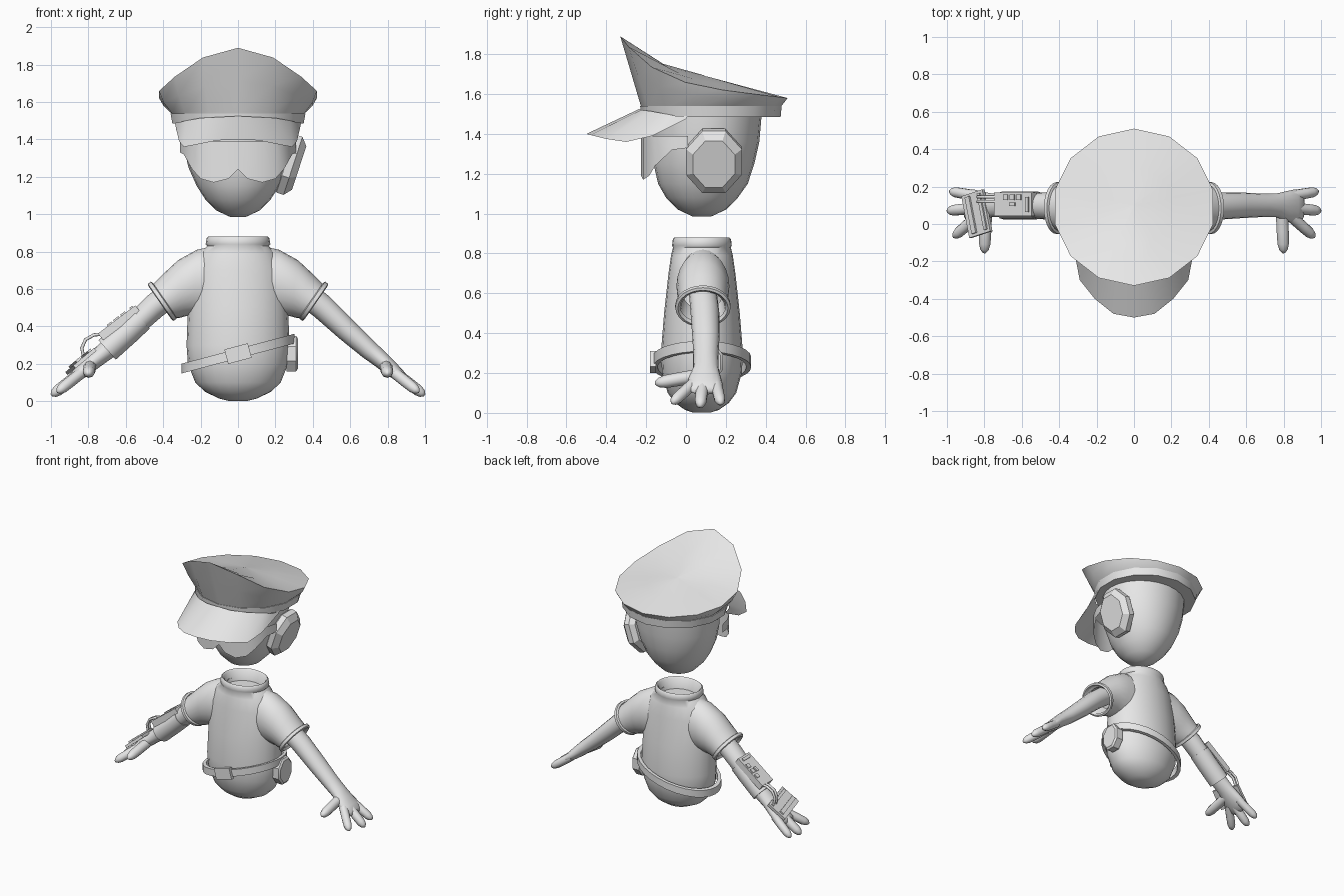
import bpy, bmesh, math
from mathutils import Vector, Matrix

cube = bpy.data.objects.get("Cube")
if cube:
    bpy.data.objects.remove(cube, do_unlink=True)

grey = bpy.data.materials.new("plain_grey")
grey.use_nodes = True
grey.diffuse_color = (0.8, 0.8, 0.8, 1)
grey.node_tree.nodes["Principled BSDF"].inputs["Base Color"].default_value = (0.8, 0.8, 0.8, 1)


def finish(name, bm, angle=35):
    bmesh.ops.recalc_face_normals(bm, faces=bm.faces)
    mesh = bpy.data.meshes.new(name)
    bm.to_mesh(mesh)
    bm.free()
    mesh.materials.append(grey)
    ob = bpy.data.objects.new(name, mesh)
    bpy.context.collection.objects.link(ob)
    bpy.ops.object.select_all(action='DESELECT')
    ob.select_set(True)
    bpy.context.view_layer.objects.active = ob
    bpy.ops.object.shade_smooth_by_angle(angle=math.radians(angle))
    return ob


def skin(name, rings, caps=(True, True), loop=False, angle=35):
    """Bridge closed rings of points, one after another."""
    bm = bmesh.new()
    vs = [[bm.verts.new(p) for p in r] for r in rings]
    n = len(vs[0])
    for a, b in zip(vs, vs[1:] + vs[:1] if loop else vs[1:]):
        for i in range(n):
            j = (i + 1) % n
            bm.faces.new((a[i], a[j], b[j], b[i]))
    if caps[0]:
        bm.faces.new(vs[0])
    if caps[1]:
        bm.faces.new(vs[-1])
    return finish(name, bm, angle)


def oval(c, u, v, n=24, phase=0.0):
    c, u, v = Vector(c), Vector(u), Vector(v)
    angles = [phase + math.tau * i / n for i in range(n)]
    return [c + u * math.sin(a) - v * math.cos(a) for a in angles]


def level(z, rx, ry, cy, n=24):
    return oval((0, cy, z), (rx, 0, 0), (0, ry, 0), n)


def tube(name, pts, radii, ref=(0, 1, 0), n=12, caps=(True, True)):
    """Tube along points; each radius is (along ref, across ref)."""
    pts, ref, rings = [Vector(p) for p in pts], Vector(ref), []
    for i, p in enumerate(pts):
        t = (pts[min(i + 1, len(pts) - 1)] - pts[max(i - 1, 0)]).normalized()
        u = (ref - t * ref.dot(t)).normalized()
        rings.append(oval(p, u * radii[i][0], t.cross(u) * radii[i][1], n))
    return skin(name, rings, caps, angle=60)


def finger(name, a, b, r, ref):
    a, b = Vector(a), Vector(b)
    steps = ((0, 1), (.5, 1), (.78, .95), (.92, .7), (1, .25))
    tube(name, [a.lerp(b, t) for t, _ in steps], [(r * k, r * k) for _, k in steps], ref, 10)


def strip(name, half, thickness):
    """Mirrored band of quads between two edges, given thickness."""
    bm = bmesh.new()
    flip = lambda p: (-p[0], p[1], p[2])
    pairs = [(flip(a), flip(b)) for a, b in half[:0:-1]] + half
    vs = [(bm.verts.new(a), bm.verts.new(b)) for a, b in pairs]
    for (a, b), (c, d) in zip(vs, vs[1:]):
        bm.faces.new((a, b, d, c))
    bmesh.ops.solidify(bm, geom=bm.faces[:], thickness=thickness)
    finish(name, bm)


def disc(name, c, n, ry, rv, steps):
    """Eight-sided pad facing n with bevelled faces."""
    n = Vector(n).normalized()
    v = Vector((0, 1, 0)).cross(n) * -1
    k = 1 / math.cos(math.pi / 8)
    skin(name, [oval(Vector(c) + n * d, (0, ry * s * k, 0), v * rv * s * k, 8, math.pi / 8)
                for d, s in steps], angle=25)


def box(name, frame, c, size):
    bm = bmesh.new()
    bmesh.ops.create_cube(bm, size=1, matrix=frame @ Matrix.Translation(c) @ Matrix.Diagonal((*size, 1)))
    finish(name, bm)


# Head
skin("head", [level(*r) for r in (
    (.985, .04, .045, .08), (1.02, .115, .12, .08), (1.08, .175, .18, .08), (1.15, .22, .225, .085),
    (1.25, .265, .253, .09), (1.36, .29, .268, .1), (1.5, .3, .275, .105))], angle=60)

# Peaked cap: band, flared crown with raised front, domed top
N = 14
skin("cap_band", [level(1.485, .36, .35, .125, N), level(1.54, .37, .355, .125, N)], angle=40)
rim = []
for p in level(0, .433, .42, .09, N):
    t = (.51 - p.y) / .84
    rim.append(Vector((p.x, p.y, 1.58 + .1 * t + .21 * t ** 5)))
centre = Vector((0, .1, 1.69))
lower = level(1.535, .36, .35, .125, N)
flare = [a.lerp(b, .5) + Vector((a.x * .03, 0, 0)) for a, b in zip(lower, rim)]
inner = [centre.lerp(p, .5) - Vector((0, 0, .2 * max(p.z - 1.7, 0))) for p in rim]
tip = [centre.lerp(p, .02) for p in rim]
skin("cap_crown", [lower, flare, rim, inner, tip])

# Brim
strip("cap_brim", [
    ((0, -.235, 1.525), (0, -.5, 1.4)), ((.1, -.225, 1.52), (.11, -.48, 1.395)),
    ((.2, -.18, 1.515), (.21, -.4, 1.375)), ((.28, -.1, 1.5), (.29, -.3, 1.36)),
    ((.32, -.05, 1.49), (.315, -.17, 1.39)), ((.337, .01, 1.49), (.335, 0, 1.475))], .02)

# Wraparound glasses
strip("glasses", [((x, y, 1.39), (x, y, z)) for x, y, z in (
    (0, -.225, 1.24), (.05, -.225, 1.19), (.13, -.215, 1.17), (.2, -.185, 1.19),
    (.245, -.155, 1.24), (.29, -.07, 1.32), (.31, .01, 1.33))], .014)

# Single ear pad
disc("left_ear_pad", (.275, .14, 1.265), (.95, 0, -.31), .14, .163,
     ((-.05, .8), (-.02, 1), (.02, 1), (.055, .75)))

# Shirt body with open collar
skin("shirt_body", [level(z, rx, ry, .08) for z, rx, ry in (
    (.002, .05, .045), (.015, .1, .085), (.05, .175, .135), (.1, .228, .172), (.2, .268, .2),
    (.3, .275, .206), (.5, .268, .19), (.7, .25, .168), (.79, .205, .155), (.83, .165, .145),
    (.84, .173, .15), (.872, .168, .146), (.88, .16, .138), (.87, .148, .126), (.8, .13, .11))], angle=60)

# Belt, buckle and pouch
def belt_ring(dz, grow):
    ring = level(0, .29 + grow, .235 + grow, .08, 28)
    return [Vector((p.x, p.y, .255 + .265 * p.x + dz)) for p in ring]


skin("belt", [belt_ring(-.026, .012), belt_ring(.026, .012), belt_ring(.026, -.012),
              belt_ring(-.026, -.012)], (False, False), True)
box("belt_buckle", Matrix.Translation((0, -.165, .255)) @ Matrix.Rotation(-.26, 4, 'Y'),
    (0, 0, 0), (.13, .03, .08))
disc("belt_pouch", (.29, .11, .255), (1, 0, 0), .075, .095, ((-.03, 1), (.02, 1), (.03, .85)))

# Sleeves, cuffs, arms and hands
for side, s in (("left", 1), ("right", -1)):
    rings = []
    for x1, z1, x2, z2, ry in ((.13, .83, .13, .45, .12), (.22, .81, .235, .46, .133),
                               (.32, .755, .28, .455, .128), (.39, .69, .315, .445, .122),
                               (.46, .62, .345, .445, .122), (.44, .61, .34, .46, .108),
                               (.34, .68, .28, .52, .1)):
        rings.append(oval((s * (x1 + x2) / 2, .085, (z1 + z2) / 2), (0, ry, 0),
                          (s * (x1 - x2) / 2, 0, (z1 - z2) / 2)))
    skin(side + "_sleeve", rings, (False, False), angle=60)

    axis, up = Vector((s * .82, 0, -.57)), Vector((s * .57, 0, .82))
    cuff = [oval(Vector((s * .405, .085, .535)) + axis * d, (0, .126 + g, 0), up * (.108 + g))
            for d, g in ((-.015, 0), (-.01, .013), (.01, .013), (.015, 0), (0, -.012))]
    skin(side + "_cuff", cuff, (False, False), True, angle=60)

    arm = ((.33, .085, .6, .07, .07), (.45, .095, .505, .072, .067), (.585, .1, .378, .068, .06),
           (.7, .1, .275, .062, .052), (.765, .1, .222, .064, .046), (.81, .095, .182, .08, .042),
           (.86, .095, .14, .09, .034), (.89, .095, .115, .085, .026), (.905, .095, .102, .06, .012))
    tube(side + "_arm", [(s * x, y, z) for x, y, z, _, _ in arm], [r[3:] for r in arm], n=16)

    for part, a, b, r, ref in (
            ("outer_finger", (.84, .15, .15), (.985, .175, .045), .029, (0, 1, 0)),
            ("middle_finger", (.85, .085, .145), (.997, .07, .032), .031, (0, 1, 0)),
            ("inner_finger", (.84, .04, .15), (.965, -.07, .05), .03, (0, 1, 0)),
            ("thumb", (.79, .08, .19), (.8, -.155, .148), .034, (1, 0, 0))):
        finger(side + "_" + part, (s * a[0], *a[1:]), (s * b[0], *b[1:]), r, ref)

# Forearm wrap with keypad device
tube("forearm_wrap", [(-.52, .1, .44), (-.585, .1, .378), (-.7, .1, .275)], [(.075, .07)] * 3, n=16)
frame = Matrix.Translation((-.635, .105, .42)) @ Matrix.Rotation(math.radians(-37), 4, 'Y')
box("forearm_device", frame, (0, 0, 0), (.25, .125, .045))
for i in range(3):
    box("device_key", frame, (-.045 + .045 * i, .038, .025), (.03, .03, .012))
box("device_small_key", frame, (0, 0, .025), (.035, .02, .012))
box("device_end_block", frame, (.1, 0, .025), (.02, .08, .012))

# Plate on the back of the hand
frame = (Matrix.Translation((-.84, .055, .213)) @ Matrix.Rotation(math.radians(-40), 4, 'Y')
         @ Matrix.Rotation(math.radians(14), 4, 'Z'))
box("hand_plate", frame, (0, 0, 0), (.15, .23, .02))
box("hand_plate_ridge", frame, (-.03, 0, .012), (.03, .2, .02))
box("hand_plate_bar", frame, (.05, 0, .012), (.02, .2, .016))

# Cables from device to plate
for y in (.12, .145):
    path = [(-.72, y, .36), (-.77, y, .355), (-.815, y, .33), (-.835, y, .285), (-.825, y, .235)]
    tube("cable", path, [(.009, .009)] * 5, n=8)
